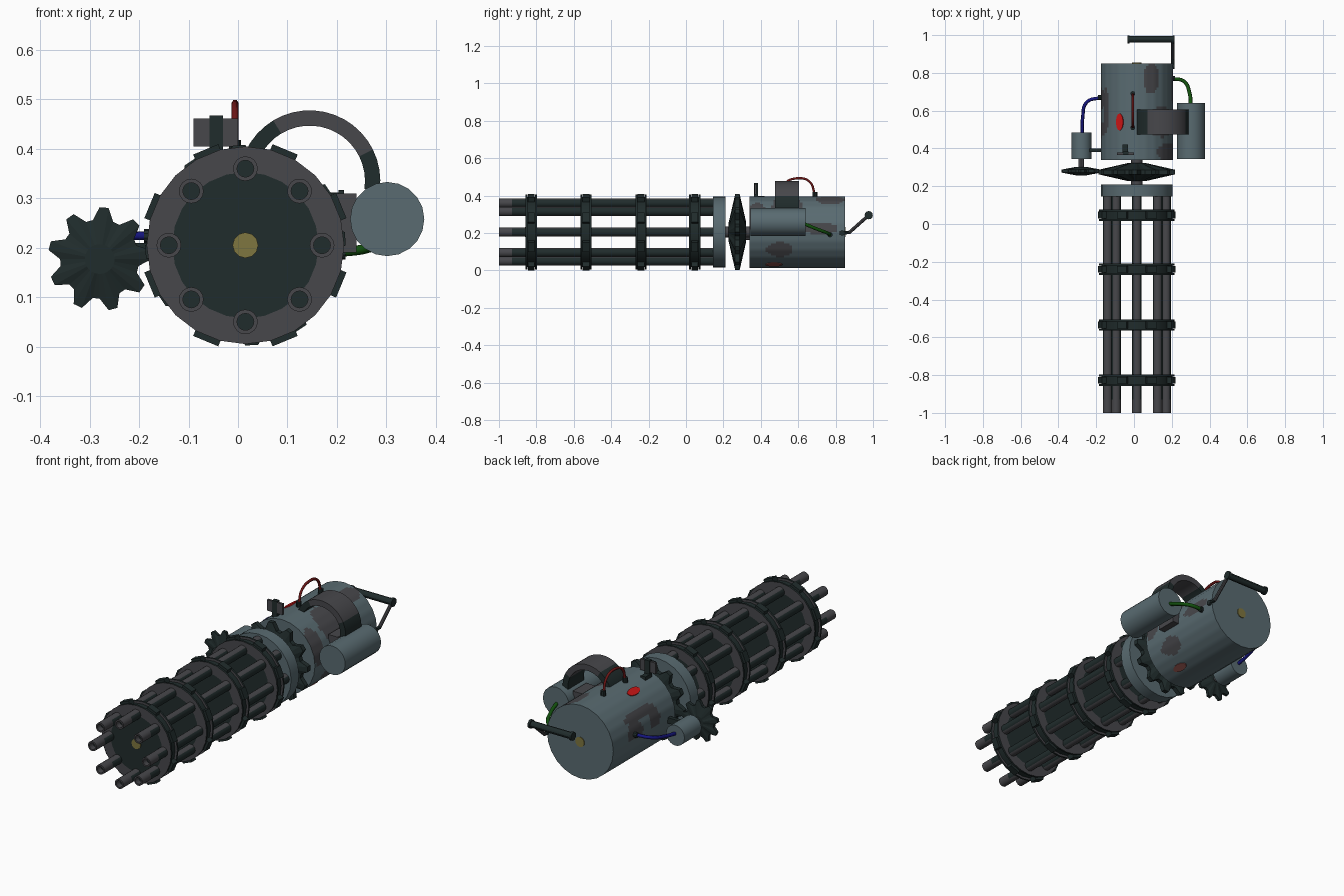
import bpy, bmesh, math
from mathutils import Vector, Matrix

if "Cube" in bpy.data.objects:
    bpy.data.objects.remove(bpy.data.objects["Cube"])

CX, CZ = 0.015, 0.205          # main axis
TAU = 2 * math.pi

def material(name, col):
    m = bpy.data.materials.new(name)
    m.diffuse_color = (*col, 1)
    m.use_nodes = True
    m.node_tree.nodes["Principled BSDF"].inputs["Base Color"].default_value = m.diffuse_color
    return m

STEEL = material("blue_grey", (0.100, 0.147, 0.165))
GREY = material("dark_grey", (0.063, 0.063, 0.070))
DARK = material("green_black", (0.0145, 0.025, 0.025))
RED = material("red", (0.60, 0.008, 0.008))
DRED = material("wire_red", (0.15, 0.008, 0.008))
FADED = material("faded_red", (0.25, 0.075, 0.065))
BLUE = material("wire_blue", (0.008, 0.008, 0.22))
GREEN = material("wire_green", (0.006, 0.08, 0.004))
YELLOW = material("dull_yellow", (0.21, 0.18, 0.05))

def finish(name, bm, mats, rule=None, smooth=True):
    bmesh.ops.remove_doubles(bm, verts=bm.verts, dist=1e-5)
    bmesh.ops.recalc_face_normals(bm, faces=bm.faces)
    bm.normal_update()
    if rule:
        for f in bm.faces:
            f.material_index = rule(f.calc_center_median(), f.normal)
    me = bpy.data.meshes.new(name)
    bm.to_mesh(me)
    bm.free()
    for m in mats:
        me.materials.append(m)
    ob = bpy.data.objects.new(name, me)
    bpy.context.collection.objects.link(ob)
    if smooth:
        bpy.ops.object.select_all(action='DESELECT')
        ob.select_set(True)
        bpy.context.view_layer.objects.active = ob
        bpy.ops.object.shade_smooth_by_angle(angle=math.radians(30))
    return ob

def lathe(name, prof, sides, mats, cx=CX, cz=CZ, rule=None, scale=None, smooth=True):
    """Revolve (radius, y) profile about a y axis; scale(i, j) changes radius."""
    bm = bmesh.new()
    rows = []
    for j, (r, y) in enumerate(prof):
        row = []
        for i in range(sides):
            a = TAU * i / sides
            k = r * (scale(i, j) if scale else 1)
            row.append(bm.verts.new((cx + k * math.cos(a), y, cz + k * math.sin(a))))
        rows.append(row)
    for p, q in zip(rows, rows[1:]):
        for i in range(sides):
            n = (i + 1) % sides
            bm.faces.new((p[i], p[n], q[n], q[i]))
    bmesh.ops.dissolve_degenerate(bm, dist=1e-6, edges=bm.edges)
    return finish(name, bm, mats, rule, smooth)

def drum(name, y0, y1, r, sides, mat, cx=CX, cz=CZ):
    return lathe(name, [(0, y0), (r, y0), (r, y1), (0, y1)], sides, [mat], cx, cz)

def box(name, lo, hi, mat):
    lo, hi = Vector(lo), Vector(hi)
    bm = bmesh.new()
    bmesh.ops.create_cube(bm, size=1, matrix=Matrix.Translation((lo + hi) / 2) @ Matrix.Diagonal((*(hi - lo), 1)))
    return finish(name, bm, [mat], smooth=False)

def rod(name, p, q, r, sides, mat):
    p, q = Vector(p), Vector(q)
    bm = bmesh.new()
    rot = (q - p).to_track_quat('Z', 'Y').to_matrix().to_4x4()
    bmesh.ops.create_cone(bm, cap_ends=True, segments=sides, radius1=r, radius2=r,
                          depth=(q - p).length, matrix=Matrix.Translation((p + q) / 2) @ rot)
    return finish(name, bm, [mat])

def wire(name, pts, r, mat):
    cu = bpy.data.curves.new(name, 'CURVE')
    cu.dimensions = '3D'
    cu.bevel_depth, cu.bevel_resolution, cu.resolution_u = r, 1, 6
    cu.use_fill_caps = True
    sp = cu.splines.new('BEZIER')
    sp.bezier_points.add(len(pts) - 1)
    for b, p in zip(sp.bezier_points, pts):
        b.co = p
        b.handle_left_type = b.handle_right_type = 'AUTO'
    cu.materials.append(mat)
    ob = bpy.data.objects.new(name, cu)
    bpy.context.collection.objects.link(ob)
    bpy.ops.object.select_all(action='DESELECT')
    ob.select_set(True)
    bpy.context.view_layer.objects.active = ob
    bpy.ops.object.convert(target='MESH')

# eight barrels with dark bores, dark flanks and grey tips
for k in range(8):
    a = TAU * k / 8
    def barrel_rule(c, n):
        if n.y < -0.5:
            return 1 if c.y > -0.995 else 0
        if c.y > -0.93 and abs(n.z) < 0.72:
            return 1
        return 0
    lathe(f"barrel_{k+1}", [(0, -0.97), (0.017, -0.97), (0.017, -1.0), (0.025, -1.0), (0.025, -0.93),
          (0.025, 0.15), (0, 0.15)], 16, [GREY, DARK], CX + 0.155 * math.cos(a), CZ + 0.155 * math.sin(a),
          barrel_rule)

# barrel clamps: flanged discs with eight lugs each
def clamp_rule(c, n):
    r = math.hypot(c.x - CX, c.z - CZ)
    return 0 if abs(n.y) > 0.7 and r > 0.14 else 1
for k, y in enumerate((-0.827, -0.535, -0.24, 0.047)):
    prof = [(0, y - .03), (0.148, y - .03), (0.2, y - .03), (0.2, y - .02), (0.188, y - .02), (0.188, y + .02),
            (0.2, y + .02), (0.2, y + .03), (0.148, y + .03), (0, y + .03)]
    lathe(f"barrel_clamp_{k+1}", prof, 24, [GREY, DARK], rule=clamp_rule)
    bm = bmesh.new()
    for i in range(8):
        m = (Matrix.Translation((CX, y, CZ)) @ Matrix.Rotation(TAU * (i + .5) / 8, 4, 'Y')
             @ Matrix.Translation((0.195, 0, 0)) @ Matrix.Diagonal((0.03, 0.036, 0.055, 1)))
        bmesh.ops.create_cube(bm, size=1, matrix=m)
    finish(f"clamp_lugs_{k+1}", bm, [DARK], smooth=False)

# collar, shaft and axis end discs
drum("rear_collar", 0.145, 0.21, 0.19, 24, STEEL)
drum("main_shaft", 0.2, 0.345, 0.03, 16, GREY)
drum("front_axis_cap", -0.862, -0.85, 0.026, 12, YELLOW)
drum("rear_axis_cap", 0.845, 0.854, 0.026, 12, YELLOW)

# lens-shaped gears
def gear(name, teeth, ro, root, hub, y, half_hub, half_rim, cx, cz):
    def tooth(i, j):
        return 1 if j in (0, 1, 4, 5) or i % 4 < 2 else root / ro
    lathe(name, [(0, y - half_hub), (hub, y - half_hub), (ro, y - half_rim), (ro, y + half_rim),
                 (hub, y + half_hub), (0, y + half_hub)], teeth * 4, [DARK], cx, cz, scale=tooth, smooth=False)
gear("large_gear", 12, 0.203, 0.165, 0.05, 0.275, 0.047, 0.012, CX, CZ)
gear("small_gear", 9, 0.105, 0.08, 0.03, 0.28, 0.022, 0.008, -0.28, 0.177)

# main housing with camouflage blotches: (angle, y, half angle, half length)
BLOTS = [(45, 0.54, 32, 0.08), (66, 0.77, 14, 0.08), (25, 0.38, 30, 0.05), (172, 0.66, 18, 0.06),
         (150, 0.60, 9, 0.12), (170, 0.50, 22, 0.04), (6, 0.72, 10, 0.09), (-30, 0.5, 14, 0.07)]
def camo(c, n):
    if abs(n.y) > 0.5:
        return 0
    a = math.degrees(math.atan2(c.z - CZ, c.x - CX))
    return int(any(((a - b) / p) ** 2 + ((c.y - y) / q) ** 2 < 1 for b, y, p, q in BLOTS))
def chord(i, j):
    d = (i % 4) / 4 * TAU / 24 - math.pi / 24
    return math.cos(math.pi / 24) / math.cos(d)
steps = 36
lathe("main_housing", [(0, 0.34)] + [(0.191, 0.34 + 0.51 * i / steps) for i in range(steps + 1)] + [(0, 0.85)],
      96, [STEEL, GREY], rule=camo, scale=chord)

# oval markings on the housing
for name, d, y, mat in (("top_oval_mark", Vector((-0.09, 0, 0.167)), 0.54, RED),
                        ("bottom_oval_mark", Vector((0.08, 0, -0.172)), 0.47, FADED)):
    d.normalize()
    bm = bmesh.new()
    bmesh.ops.create_cone(bm, cap_ends=True, segments=20, radius1=1, radius2=1, depth=1)
    t = d.cross(Vector((0, 1, 0)))
    rot = Matrix((t, (0, 1, 0), d)).transposed().to_4x4()
    bmesh.ops.transform(bm, verts=bm.verts, matrix=Matrix.Translation(Vector((CX, y, CZ)) + d * 0.19)
                        @ rot @ Matrix.Diagonal((0.021, 0.045, 0.008, 1)))
    finish(name, bm, [mat])

# drive motor on the left
drum("drive_motor", 0.345, 0.485, 0.053, 18, STEEL, -0.278, 0.177)
drum("drive_shaft", 0.28, 0.35, 0.015, 12, GREY, -0.28, 0.177)
box("motor_bracket", (-0.24, 0.38, 0.18), (-0.165, 0.4, 0.21), DARK)

# ammunition drum on the right with its mount
drum("side_drum", 0.345, 0.64, 0.075, 20, STEEL, 0.302, 0.258)
box("side_drum_mount", (0.185, 0.48, 0.19), (0.24, 0.59, 0.31), GREY)

# curved feed chute, a thick arc extruded along y
bm = bmesh.new()
N, sec = 20, []
for i in range(N + 1):
    a = math.radians(-8 + 172 * i / N)
    sec.append([bm.verts.new((0.145 + r * math.cos(a), y, 0.335 + r * math.sin(a)))
                for r, y in ((0.143, 0.475), (0.143, 0.605), (0.112, 0.605), (0.112, 0.475))])
for p, q in zip(sec, sec[1:]):
    for i in range(4):
        bm.faces.new((p[i], p[(i + 1) % 4], q[(i + 1) % 4], q[i]))
bm.faces.new(sec[0])
bm.faces.new(sec[-1])
finish("feed_chute", bm, [GREY, DARK],
       lambda c, n: 0 if 28 < math.degrees(math.atan2(c.z - 0.335, c.x - 0.145)) < 118 else 1)

# sight on the front top edge
box("sight_plate_left", (-0.09, 0.366, 0.405), (-0.055, 0.378, 0.462), GREY)
box("sight_post", (-0.058, 0.364, 0.375), (-0.03, 0.385, 0.468), DARK)
box("sight_plate_right", (-0.032, 0.366, 0.405), (0.0, 0.378, 0.462), GREY)
box("sight_foot", (-0.06, 0.366, 0.375), (-0.033, 0.42, 0.398), DARK)

# rear crank handle
X = 0.205
rod("handle_pivot", (X - 0.02, 0.835, 0.2), (X + 0.01, 0.835, 0.2), 0.014, 12, DARK)
rod("handle_arm_lower", (X, 0.82, 0.2), (X, 0.875, 0.203), 0.009, 8, DARK)
rod("handle_arm_upper", (X, 0.87, 0.2), (X, 0.975, 0.293), 0.009, 8, GREY)
rod("handle_grip", (-0.03, 0.977, 0.295), (0.21, 0.977, 0.295), 0.017, 12, DARK)
for k, x in enumerate((-0.035, 0.203)):
    rod(f"handle_grip_cap_{k+1}", (x, 0.977, 0.295), (x + 0.012, 0.977, 0.295), 0.022, 12, DARK)

# cables and their sockets
wire("red_cable", [(-0.006, 0.51, 0.40), (-0.006, 0.53, 0.465), (-0.006, 0.59, 0.492), (-0.006, 0.66, 0.475),
                   (-0.006, 0.69, 0.40)], 0.007, DRED)
for k, y in enumerate((0.51, 0.69)):
    rod(f"red_cable_socket_{k+1}", (-0.006, y, 0.385), (-0.006, y, 0.418), 0.013, 10, DARK)
wire("blue_cable", [(-0.275, 0.48, 0.185), (-0.272, 0.56, 0.20), (-0.25, 0.645, 0.22), (-0.17, 0.67, 0.225)],
     0.009, BLUE)
wire("green_cable", [(0.3, 0.63, 0.25), (0.295, 0.69, 0.225), (0.265, 0.755, 0.2), (0.195, 0.77, 0.19)],
     0.010, GREEN)
rod("blue_cable_socket", (-0.19, 0.67, 0.224), (-0.165, 0.67, 0.224), 0.014, 10, DARK)
rod("green_cable_socket", (0.195, 0.77, 0.19), (0.218, 0.77, 0.19), 0.014, 10, DARK)
